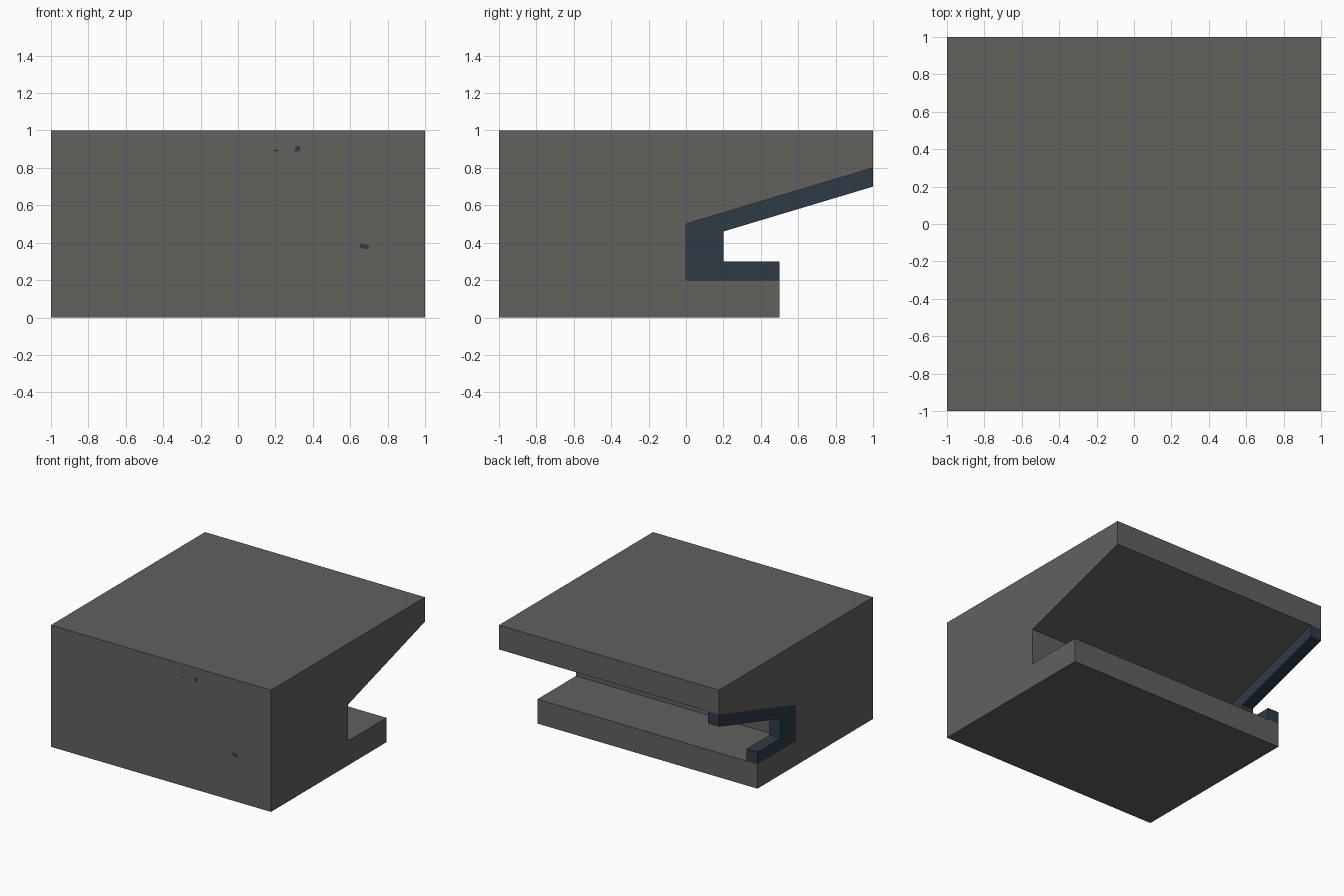
import bpy, bmesh

if "Cube" in bpy.data.objects:
    bpy.data.objects.remove(bpy.data.objects["Cube"])


def material(name, rgb):
    m = bpy.data.materials.new(name)
    m.diffuse_color = (*rgb, 1)
    m.use_nodes = True
    m.node_tree.nodes["Principled BSDF"].inputs["Base Color"].default_value = m.diffuse_color
    return m


stone = material("warm grey", (0.125, 0.119, 0.111))
steel = material("dark slate blue", (0.027, 0.043, 0.062))


def extrude(name, profile, start, depth, mat, axis="x"):
    """Extrude a flat (y, z) profile along x, or an (x, z) profile along y."""
    bm = bmesh.new()
    if axis == "x":
        verts = [bm.verts.new((start, a, b)) for a, b in profile]
        move = (depth, 0, 0)
    else:
        verts = [bm.verts.new((a, start, b)) for a, b in profile]
        move = (0, depth, 0)
    face = bm.faces.new(verts)
    ext = bmesh.ops.extrude_face_region(bm, geom=[face], use_keep_orig=True)
    moved = [g for g in ext["geom"] if isinstance(g, bmesh.types.BMVert)]
    bmesh.ops.translate(bm, vec=move, verts=moved)
    bmesh.ops.recalc_face_normals(bm, faces=bm.faces)
    mesh = bpy.data.meshes.new(name)
    bm.to_mesh(mesh)
    bm.free()
    mesh.materials.append(mat)
    ob = bpy.data.objects.new(name, mesh)
    bpy.context.collection.objects.link(ob)
    return ob


# Main block with a slot in the back and a sloping overhang
extrude("body", [(-1, 0), (0.5, 0), (0.5, 0.2), (0, 0.2), (0, 0.5),
                 (1, 0.8), (1, 1), (-1, 1)], -1, 2, stone)

# C-shaped bracket lining the left end of the slot
extrude("side_bracket", [(0, 0.2), (0.5, 0.2), (0.5, 0.3), (0.2, 0.3),
                         (0.2, 0.46), (1, 0.7), (1, 0.8), (0, 0.5)],
        -1, 0.1, steel)

# Small dark chips on the front face
chips = [
    [(0.185, 0.895), (0.205, 0.898), (0.225, 0.89), (0.2, 0.887)],
    [(0.302, 0.89), (0.315, 0.886), (0.332, 0.893), (0.33, 0.918), (0.308, 0.914)],
    [(0.65, 0.372), (0.7, 0.365), (0.7, 0.385), (0.655, 0.395)],
]
for i, chip in enumerate(chips, 1):
    extrude(f"front_chip_{i}", chip, -1.001, 0.003, steel, axis="y")
